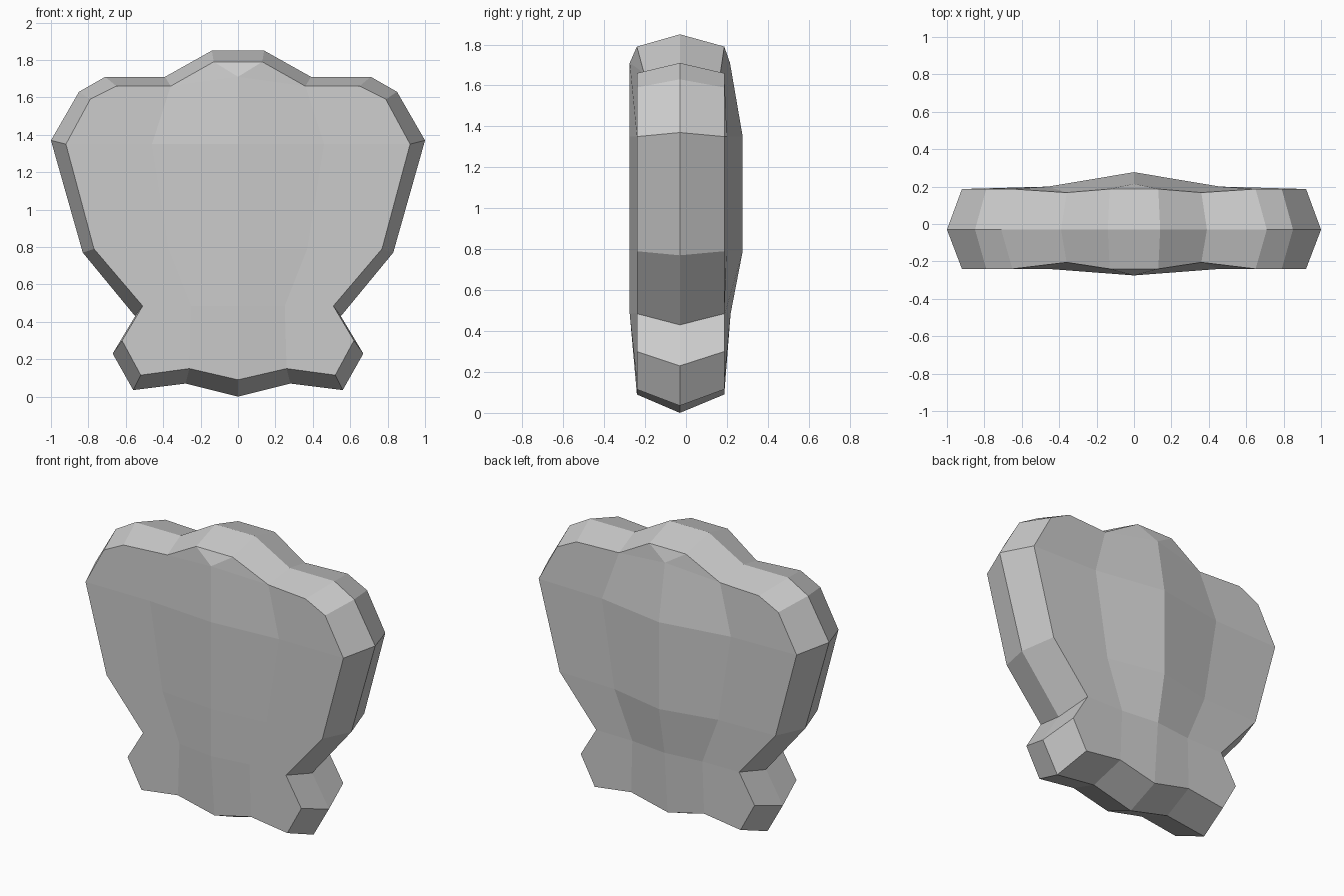
import bpy
import bmesh

if "Cube" in bpy.data.objects:
    bpy.data.objects.remove(bpy.data.objects["Cube"])

# Right half outlines, top centre to bottom centre (x, z)
RIM = [(0, 1.85), (.14, 1.85), (.39, 1.71), (.71, 1.71), (.85, 1.63), (1, 1.37),
       (.83, .77), (.55, .43), (.67, .23), (.56, .035), (.28, .07), (0, 0)]
INNER = [(0, 1.79), (.13, 1.79), (.36, 1.66), (.65, 1.66), (.79, 1.59), (.92, 1.35),
         (.77, .79), (.51, .485), (.62, .30), (.52, .115), (.26, .15), (0, .09)]
# Interior points: centre ridge and side column
CENTRE = [(0, 1.71), (0, 1.35), (0, .79), (0, .485)]
COLUMN = [(.46, 1.35), (.37, .79), (.25, .485)]

bm = bmesh.new()


def ring(points, depths):
    return [bm.verts.new((x, y, z)) for (x, z), y in zip(points, depths)]


def add_side(rim, edge_y, dip_y, centre_y, column_y):
    # Bevelled edge between the rim and this side's outline
    depths = [edge_y] * len(INNER)
    depths[2] = dip_y
    o = ring(INNER, depths)
    for i in range(len(o) - 1):
        bm.faces.new((rim[i], rim[i + 1], o[i + 1], o[i]))
    # Faceted panel
    c = ring(CENTRE, centre_y)
    k = ring(COLUMN, column_y)
    for f in ((o[0], o[1], c[0]), (o[1], o[2], c[0]),
              (c[0], o[2], k[0], c[1]), (o[2], o[3], o[4], o[5], k[0]),
              (c[1], k[0], k[1], c[2]), (k[0], o[5], o[6], k[1]),
              (c[2], k[1], k[2], c[3]), (k[1], o[6], o[7], k[2]),
              (c[3], k[2], o[10], o[11]), (k[2], o[7], o[8], o[9], o[10])):
        bm.faces.new(f)


rim = ring(RIM, [-.03] * len(RIM))
add_side(rim, -.24, -.205, (-.275, -.275, -.275, -.275), (-.24, -.24, -.24))
add_side(rim, .187, .168, (.215, .277, .277, .218), (.2, .2, .19))

# Mirror to the left half and weld the centre line
dup = bmesh.ops.duplicate(bm, geom=bm.verts[:] + bm.edges[:] + bm.faces[:])
for v in dup["geom"]:
    if isinstance(v, bmesh.types.BMVert):
        v.co.x *= -1
bmesh.ops.remove_doubles(bm, verts=bm.verts[:], dist=.0005)
bmesh.ops.recalc_face_normals(bm, faces=bm.faces[:])

mesh = bpy.data.meshes.new("shaped_slab")
bm.to_mesh(mesh)
bm.free()
obj = bpy.data.objects.new("shaped_slab", mesh)
bpy.context.collection.objects.link(obj)
